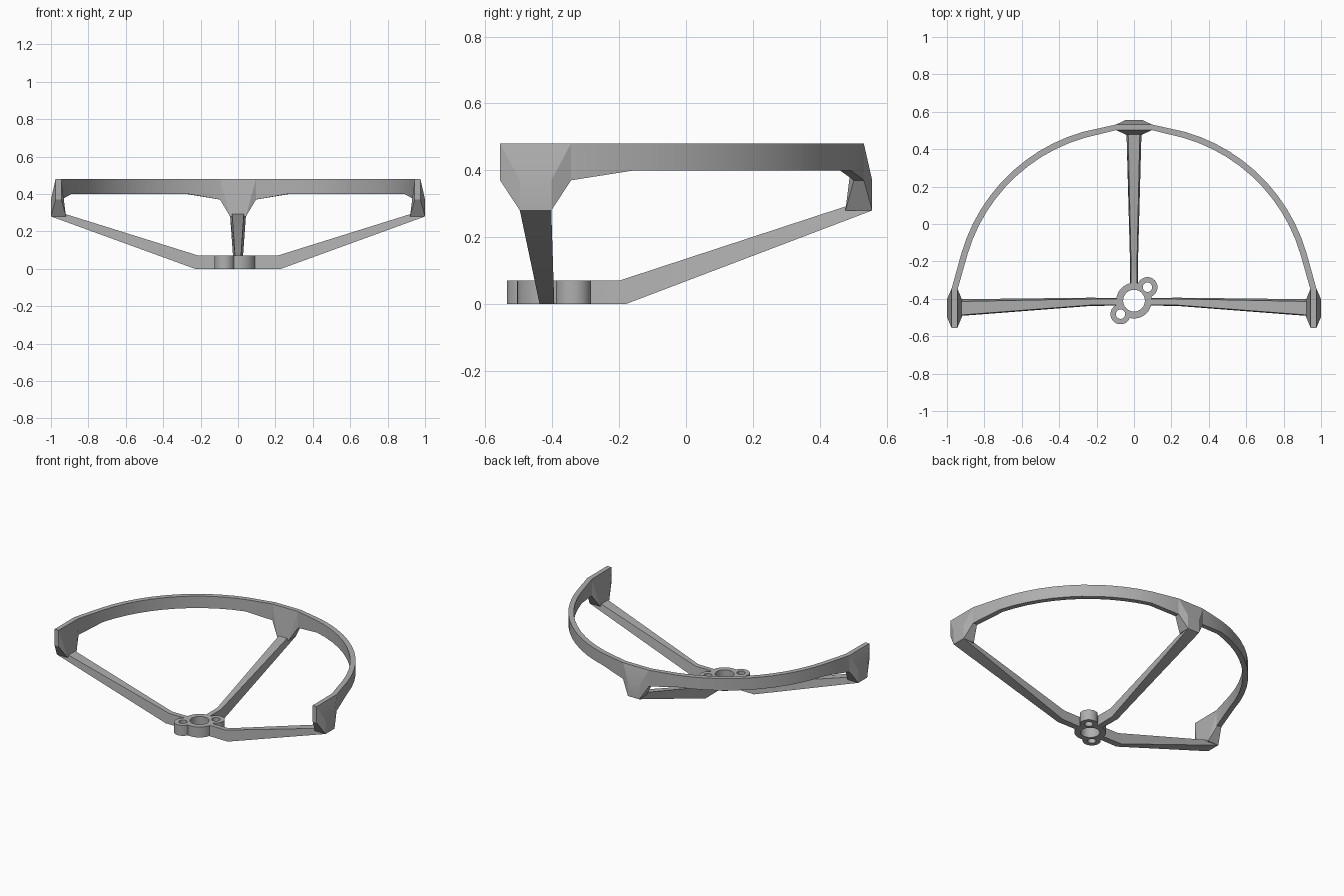
import bpy, bmesh, math
from mathutils import Vector

if "Cube" in bpy.data.objects:
    bpy.data.objects.remove(bpy.data.objects["Cube"], do_unlink=True)

grey = bpy.data.materials.new("plain grey")
grey.use_nodes = True
COL = (0.43, 0.43, 0.43, 1)
grey.diffuse_color = COL
grey.node_tree.nodes["Principled BSDF"].inputs["Base Color"].default_value = COL

HUB_Y = -0.41
TOP, RIM_BOTTOM, PAD_MID, PAD_LOW, HUB_TOP = 0.48, 0.40, 0.37, 0.28, 0.07


def finish(bm, name, angle=30):
    bmesh.ops.recalc_face_normals(bm, faces=bm.faces)
    me = bpy.data.meshes.new(name)
    bm.to_mesh(me)
    bm.free()
    ob = bpy.data.objects.new(name, me)
    bpy.context.collection.objects.link(ob)
    me.materials.append(grey)
    shade(ob, angle)
    return ob


def shade(ob, angle=30):
    bpy.ops.object.select_all(action='DESELECT')
    ob.select_set(True)
    bpy.context.view_layer.objects.active = ob
    bpy.ops.object.shade_smooth_by_angle(angle=math.radians(angle))


def loft(sections, name, cap_end=True):
    """Join four-cornered sections into a bar."""
    bm = bmesh.new()
    rows = [[bm.verts.new(p) for p in s] for s in sections]
    for a, b in zip(rows, rows[1:]):
        for i in range(4):
            j = (i + 1) % 4
            bm.faces.new((a[i], a[j], b[j], b[i]))
    bm.faces.new(rows[0])
    if cap_end:
        bm.faces.new(rows[-1])
    return finish(bm, name)


# Each direction maps (sideways u, outward v, height z) to space
def left(u, v, z): return Vector((v, HUB_Y + u, z))
def right(u, v, z): return Vector((-v, HUB_Y + u, z))
def back(u, v, z): return Vector((u, HUB_Y + v, z))


# Arms: tapered bars, slightly narrower on top
def arm(name, place, reach, hub_u, end_u, half):
    def section(low_v, top_v, low_z, top_z, u, low_w, top_w):
        return [place(u - low_w, low_v, low_z), place(u + low_w, low_v, low_z),
                place(u + top_w, top_v, top_z), place(u - top_w, top_v, top_z)]
    loft([section(0.075, 0.075, 0, HUB_TOP, hub_u, 0.02, 0.016),
          section(0.23, 0.21, 0, HUB_TOP, hub_u, 0.022, 0.016),
          section(reach, reach - 0.08, PAD_LOW, PAD_LOW + 0.012,
                  end_u, half, half - 0.011)], name)


# Pads: faceted brackets that join the arms to the rim
def pad(name, place, reach, u0, wide, half):
    outer, inner = reach - 0.025, reach - 0.055
    bm = bmesh.new()
    for s in (-1, 1):
        for u, v, z in ((wide, outer, TOP), (wide, inner, TOP),
                        (wide, outer, PAD_MID), (wide, inner, PAD_MID),
                        (half, reach, PAD_MID), (half, reach, PAD_LOW),
                        (half, reach - 0.08, PAD_LOW)):
            bm.verts.new(place(u0 + s * u, v, z))
    bmesh.ops.convex_hull(bm, input=bm.verts[:])
    bmesh.ops.dissolve_limit(bm, angle_limit=0.01, verts=bm.verts, edges=bm.edges)
    finish(bm, name, 20)


for name, place, reach, hub_u, end_u, wide, half in (
        ("left", left, 1.0, -0.006, -0.04, 0.106, 0.047),
        ("right", right, 1.0, -0.006, -0.04, 0.106, 0.047),
        ("back", back, 0.967, 0, 0, 0.096, 0.042)):
    arm(name + "_arm", place, reach, hub_u, end_u, half)
    pad(name + "_pad", place, reach, end_u, wide, half)


# Rim: half of the guard band, mirrored
def rim_section(ox, oy, ix, iy, low):
    return [(ox, oy, low), (ox, oy, TOP), (ix, iy, TOP), (ix, iy, low)]


rim = [rim_section(0.975, -0.55, 0.945, -0.55, PAD_MID),
       rim_section(0.975, -0.345, 0.943, -0.35, PAD_MID)]
STEPS = 11
for i in range(STEPS + 1):
    t = i / STEPS
    a = math.radians(15.5 + 57.5 * t)
    r = 0.957 - 0.014 * t
    c, s = math.cos(a), math.sin(a)
    rim.append(rim_section(r * c, HUB_Y + r * s, (r - 0.033) * c,
                           HUB_Y + (r - 0.033) * s, RIM_BOTTOM))
rim += [rim_section(0.095, 0.532, 0.095, 0.502, PAD_MID),
        rim_section(0, 0.532, 0, 0.502, PAD_MID)]
band = loft(rim, "guard_rim", cap_end=False)
band.modifiers.new("Mirror", 'MIRROR')


# Hub: disc with two screw lugs and three through holes
def disc(name, x, y, radius, z0, z1):
    bpy.ops.mesh.primitive_cylinder_add(vertices=40, radius=radius, depth=z1 - z0,
                                        location=(x, y, (z0 + z1) / 2))
    ob = bpy.context.object
    ob.name = name
    ob.data.materials.append(grey)
    return ob


hub = disc("hub", 0, HUB_Y, 0.095, 0, HUB_TOP)
tools = []
for s in (-1, 1):
    tools.append(('UNION', disc("lug", s * 0.072, HUB_Y + s * 0.072, 0.054, 0, HUB_TOP)))
for s in (-1, 1):
    tools.append(('DIFFERENCE', disc("screw_hole", s * 0.072, HUB_Y + s * 0.072,
                                     0.025, -0.1, 0.2)))
tools.append(('DIFFERENCE', disc("shaft_hole", 0, HUB_Y, 0.058, -0.1, 0.2)))
bpy.context.view_layer.objects.active = hub
for operation, tool in tools:
    mod = hub.modifiers.new("Cut", 'BOOLEAN')
    mod.operation, mod.object, mod.solver = operation, tool, 'EXACT'
    bpy.ops.object.modifier_apply(modifier=mod.name)
    bpy.data.objects.remove(tool, do_unlink=True)
shade(hub)
